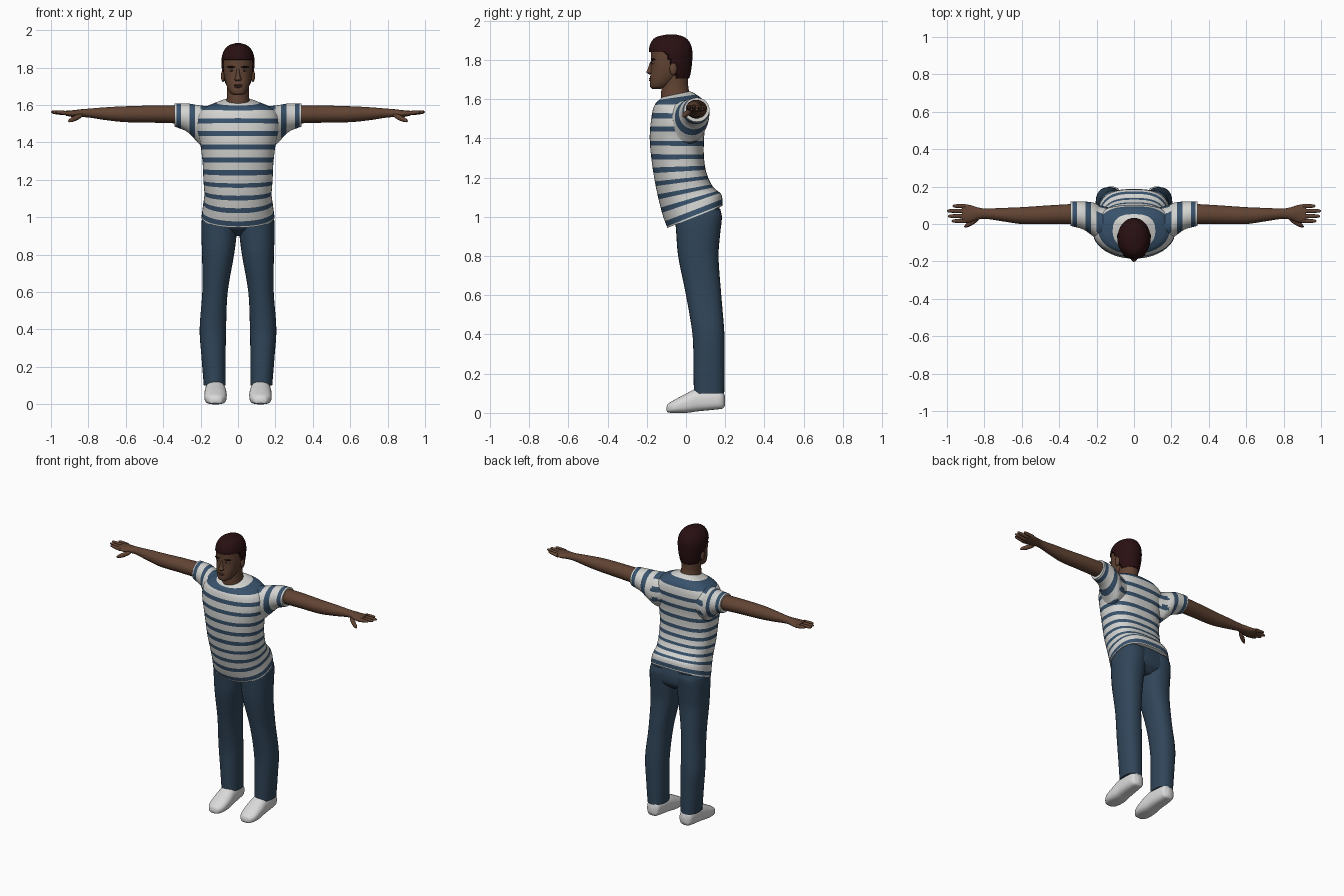
import bpy, bmesh, math
from mathutils import Vector, Matrix

cube = bpy.data.objects.get("Cube")
if cube:
    bpy.data.objects.remove(cube, do_unlink=True)


def material(name, red, green, blue):
    mat = bpy.data.materials.new(name)
    mat.use_nodes = True
    colour = (red, green, blue, 1)
    mat.diffuse_color = colour
    shader = mat.node_tree.nodes["Principled BSDF"]
    shader.inputs["Base Color"].default_value = colour
    shader.inputs["Roughness"].default_value = 0.8
    return mat


skin = material("brown skin", .12, .057, .033)
lip = material("lip brown", .09, .035, .026)
hair = material("dark hair", .022, .005, .006)
white = material("shirt white", .65, .65, .63)
blue = material("stripe blue", .04, .085, .15)
denim = material("denim blue", .03, .06, .1)
canvas = material("shoe white", .7, .7, .7)
eye_white = material("eye white", .25, .22, .2)


def finish(name, bm, mats):
    bmesh.ops.recalc_face_normals(bm, faces=bm.faces)
    mesh = bpy.data.meshes.new(name)
    bm.to_mesh(mesh)
    bm.free()
    for mat in mats:
        mesh.materials.append(mat)
    mesh.shade_smooth()
    mesh.set_sharp_from_angle(angle=math.radians(50))
    obj = bpy.data.objects.new(name, mesh)
    bpy.context.collection.objects.link(obj)
    return obj


def smooth_rows(keys, per):
    """Hermite interpolation of the key sections."""
    def slope(i):
        before, after = keys[max(i - 1, 0)], keys[min(i + 1, len(keys) - 1)]
        return [(q - p) / (after[0] - before[0]) for p, q in zip(before, after)]

    for i in range(len(keys) - 1):
        start, end = keys[i], keys[i + 1]
        gap = end[0] - start[0]
        for step in range(per):
            u = step / per
            h = u * u * (3 - 2 * u)
            yield [p + (q - p) * h + gap * (u * (1 - u) ** 2 * m - u * u * (1 - u) * n)
                   for p, q, m, n in zip(start, end, slope(i), slope(i + 1))]
    yield list(keys[-1])


def loft(name, keys, axis, mats, side=1, per=6, sides=32, power=(2, 2), paint=None, warp=None):
    """Each key: position on axis, low and high of the two cross axes, optional tilt."""
    bm = bmesh.new()
    rings, lows = [], []
    for row in smooth_rows(keys, per):
        t, a_low, a_high, b_low, b_high = row[:5]
        tilt = row[5] if len(row) > 5 else 0
        ring = []
        for k in range(sides):
            angle = math.tau * k / sides
            c, s = math.cos(angle), math.sin(angle)
            e = 2 / power[0 if s < 0 else 1]
            a = (a_low + a_high) / 2 + (a_high - a_low) / 2 * math.copysign(abs(c) ** e, c)
            lift = (b_high - b_low) / 2 * math.copysign(abs(s) ** e, s)
            b = (b_low + b_high) / 2 + lift
            along = t + tilt * lift
            co = Vector({"x": (along, a, b), "y": (a, along, b), "z": (a, b, along)}[axis])
            if warp:
                co = warp(co)
            co.x *= side
            ring.append(bm.verts.new(co))
        rings.append(ring)
        lows.append(t - tilt * (b_high - b_low) / 2)
    for i in range(len(rings) - 1):
        for k in range(sides):
            n = (k + 1) % sides
            face = bm.faces.new((rings[i][k], rings[i][n], rings[i + 1][n], rings[i + 1][k]))
            if paint:
                face.material_index = paint(face.calc_center_median(), (lows[i] + lows[i + 1]) / 2)
    bm.faces.new(rings[0])
    bm.faces.new(rings[-1])
    return finish(name, bm, mats)


def upright(name, keys, mats, **options):
    """Loft up z, symmetric about x = 0: height, half width, front, back, tilt."""
    return loft(name, [(k[0], -k[1], *k[1:]) for k in keys], "z", mats, **options)


def blob(name, centre, size, mat, direction=(1, 0, 0)):
    bm = bmesh.new()
    bmesh.ops.create_uvsphere(bm, u_segments=20, v_segments=12, radius=1)
    turn = Vector(direction).to_track_quat("X", "Z").to_matrix().to_4x4()
    bm.transform(Matrix.Translation(centre) @ turn @ Matrix.Diagonal((*size, 1)))
    return finish(name, bm, [mat])


def striped(height):
    return int((height - 1.502) % .069 < .026)


def sleeve_paint(centre, low):
    x = abs(centre.x)
    if x < .2:
        return striped(centre.z)
    return int(.232 < x < .26 or .305 < x < .332)


# Striped shirt body, hem dipping at the front
upright("shirt_body", [
    (1.0, .195, -.095, .187, .4), (1.06, .187, -.118, .18, .36),
    (1.12, .18, -.14, .14, .22), (1.2, .185, -.16, .108, .1),
    (1.3, .19, -.177, .092, 0), (1.4, .203, -.185, .092, 0),
    (1.48, .22, -.18, .1, 0), (1.55, .21, -.168, .1, 0),
    (1.59, .17, -.152, .085, .06), (1.612, .11, -.135, .05, .15),
    (1.625, .068, -.125, .02, .22)],
    [white, blue], per=16, sides=48, power=(2.1, 2.7),
    paint=lambda centre, low: striped(low))

# Hips of the trousers
upright("trouser_hips", [
    (.9, .1, .02, .13), (.94, .175, -.035, .172),
    (1.0, .188, -.055, .18), (1.05, .18, -.06, .17)], [denim], power=(2.3, 2.6))

for side, word in ((1, "left"), (-1, "right")):
    # Sleeve with bands round the arm
    loft(word + "_sleeve", [
        (.1, -.1, .08, 1.4, 1.59), (.18, -.095, .1, 1.37, 1.595),
        (.22, -.065, .115, 1.405, 1.6), (.27, -.03, .12, 1.455, 1.608),
        (.34, -.01, .12, 1.485, 1.608)],
        "x", [white, blue], side, per=14, sides=40, paint=sleeve_paint)

    # Arm and palm
    loft(word + "_arm", [
        (.28, 0, .11, 1.5, 1.597), (.45, 0, .1, 1.505, 1.597),
        (.6, 0, .09, 1.508, 1.593), (.7, .014, .086, 1.518, 1.588),
        (.8, .028, .083, 1.533, 1.58), (.84, .022, .09, 1.535, 1.577),
        (.88, .008, .102, 1.535, 1.572), (.92, .006, .106, 1.542, 1.57)],
        "x", [skin], side, sides=24)

    # Fingers and thumb
    fingers = (("index", .016, .975), ("middle", .042, .995), ("ring", .07, 1), ("little", .096, .97))
    for label, y, tip in fingers:
        loft(f"{word}_{label}_finger", [
            (.9, y - .012, y + .012, 1.543, 1.567),
            (tip - .025, y - .01, y + .01, 1.55, 1.57),
            (tip - .006, y - .007, y + .007, 1.555, 1.569),
            (tip, y - .003, y + .003, 1.56, 1.565)], "x", [skin], side, per=4, sides=12)
    blob(word + "_thumb", (side * .868, .007, 1.53), (.05, .013, .014), skin,
         (side * .075, -.045, -.035))

    # Trouser leg
    loft(word + "_trouser_leg", [
        (.1, .067, .183, .04, .195), (.25, .066, .195, .038, .197),
        (.4, .064, .205, .033, .196), (.6, .055, .191, 0, .18),
        (.8, .021, .192, -.04, .166), (.92, .006, .196, -.05, .175),
        (1.0, .002, .192, -.055, .183), (1.04, .005, .18, -.05, .175)],
        "z", [denim], side, power=(2.2, 2.3))

    # Shoe
    loft(word + "_shoe", [
        (-.1, .107, .133, .012, .028), (-.094, .087, .153, .003, .044),
        (-.06, .066, .175, 0, .066), (0, .06, .18, 0, .098),
        (.06, .065, .177, .008, .125), (.16, .075, .172, .018, .125),
        (.19, .085, .16, .024, .11), (.2, .11, .135, .04, .08)],
        "y", [canvas], side, power=(3, 2.2))

    # Ear, eye and brow
    blob(word + "_ear", (side * .08, -.065, 1.755), (.011, .019, .032), skin)
    blob(word + "_eye", (side * .033, -.163, 1.785), (.015, .012, .007), eye_white)
    blob(word + "_iris", (side * .033, -.1705, 1.785), (.006, .006, .006), hair)
    blob(word + "_brow", (side * .036, -.167, 1.803), (.024, .012, .005), hair,
         (1, side * .25, 0))

# Neck and head
upright("neck", [
    (1.57, .075, -.125, .03), (1.62, .062, -.127, .022),
    (1.66, .058, -.125, .012), (1.73, .06, -.12, .012)], [skin])
upright("head", [
    (1.653, .02, -.172, -.13), (1.663, .04, -.183, -.09),
    (1.7, .06, -.184, -.04), (1.75, .074, -.179, .005),
    (1.8, .079, -.178, .02), (1.86, .077, -.177, .02),
    (1.9, .058, -.155, -.005), (1.915, .03, -.12, -.04)],
    [skin], power=(2.3, 2))

# Nose and mouth
upright("nose", [
    (1.792, .008, -.182, -.15), (1.75, .014, -.197, -.15),
    (1.737, .019, -.202, -.15), (1.727, .012, -.188, -.15)], [skin], sides=16)
blob("upper_lip", (0, -.176, 1.705), (.026, .014, .005), lip)
blob("lower_lip", (0, -.175, 1.696), (.022, .014, .006), lip)


def hairline(co):
    """Tuck the cap of hair inside the head below the hairline."""
    forward = min(max((-co.y - .045) / .1, 0), 1)
    edge = 1.705 + .135 * min(forward * 1.6, 1)
    if co.z < edge:
        return Vector((co.x * .8, -.08 + (co.y + .08) * .8, co.z))
    return co


# Short hair
upright("hair", [
    (1.69, .06, -.15, .01), (1.73, .076, -.18, .023),
    (1.8, .087, -.187, .032), (1.86, .086, -.188, .03),
    (1.9, .069, -.172, .012), (1.92, .046, -.145, -.015),
    (1.93, .015, -.1, -.05)], [hair], per=10, sides=56, warp=hairline)
